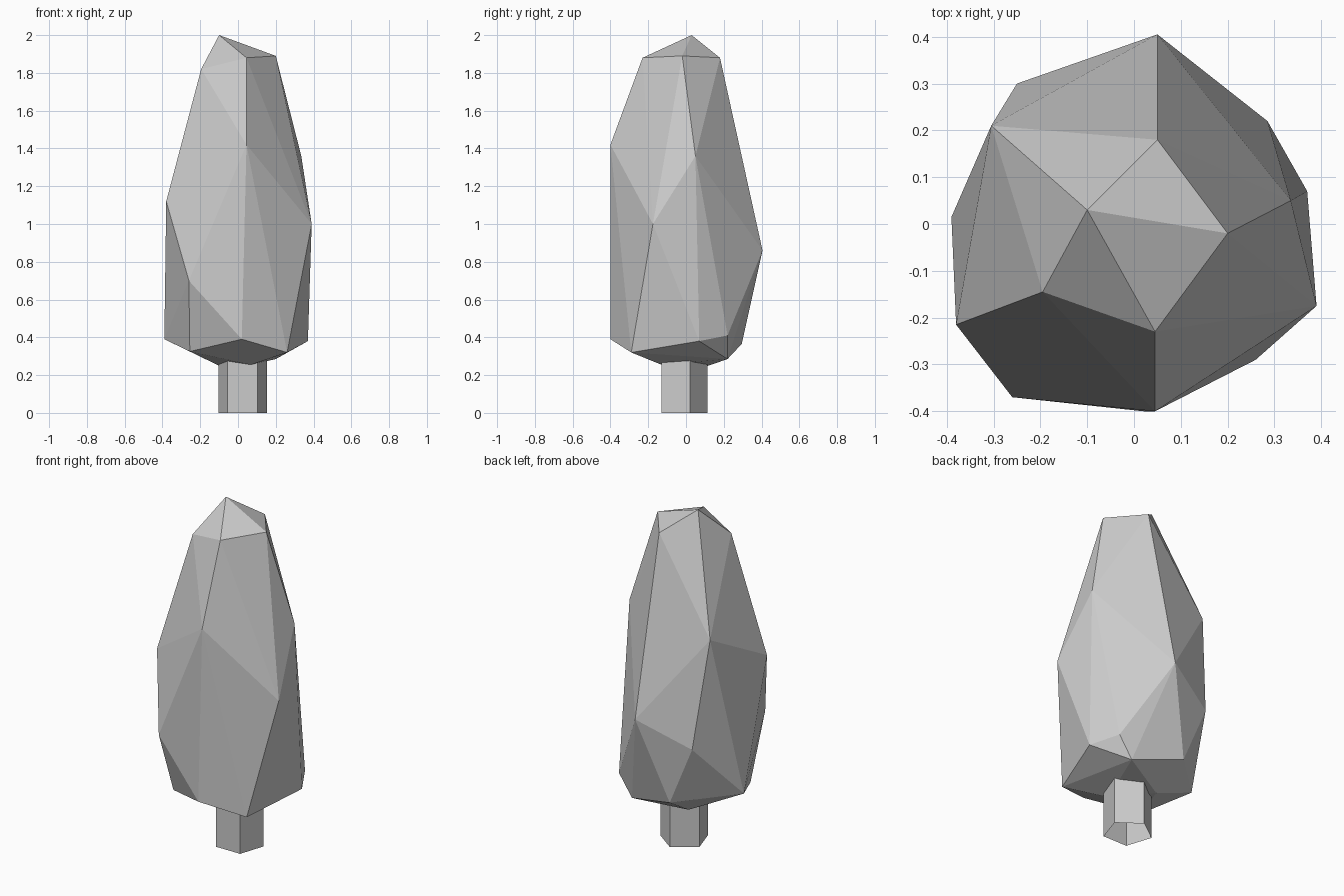
import bpy
import bmesh
from math import radians

cube = bpy.data.objects.get("Cube")
if cube:
    bpy.data.objects.remove(cube, do_unlink=True)

# One plain grey for the whole tree
grey = bpy.data.materials.new("plain_grey")
grey.use_nodes = True
colour = (0.6, 0.6, 0.6, 1)
grey.diffuse_color = colour
grey.node_tree.nodes["Principled BSDF"].inputs["Base Color"].default_value = colour


def add_object(name, bm):
    mesh = bpy.data.meshes.new(name)
    bm.to_mesh(mesh)
    bm.free()
    mesh.materials.append(grey)
    obj = bpy.data.objects.new(name, mesh)
    bpy.context.collection.objects.link(obj)
    return obj


# Faceted crown: rings of corner points wrapped in a convex skin
tip = [(-.10, .03, 2)]
shoulder = [(.05, .18, 1.88), (.20, -.02, 1.89), (.045, -.23, 1.88), (-.195, -.145, 1.82)]
middle = [(.045, -.40, 1.42), (.335, .05, 1.36), (-.305, .21, 1.35),
          (-.38, -.215, 1.12), (.39, -.175, 1.0), (.05, .405, .86)]
lower = [(-.25, .30, .72), (-.26, -.37, .70), (.285, .22, .41),
         (.37, .07, .38), (.02, -.40, .39), (-.39, .015, .39)]
base = [(-.10, .295, .365), (-.255, -.24, .325), (.26, -.29, .32),
        (.20, .22, .285), (.07, -.13, .255), (-.08, .09, .24)]
bm = bmesh.new()
for ring in (tip, shoulder, middle, lower, base):
    for point in ring:
        bm.verts.new(point)
bmesh.ops.convex_hull(bm, input=bm.verts)
bmesh.ops.recalc_face_normals(bm, faces=bm.faces)
add_object("crown", bm)

# Five-sided trunk, open at both ends
bm = bmesh.new()
bmesh.ops.create_cone(bm, cap_ends=False, segments=5, radius1=.135, radius2=.135, depth=.3)
trunk = add_object("trunk", bm)
trunk.location = (.025, -.02, .15)
# Turn one corner toward the back
corner = trunk.data.vertices[0].co
trunk.rotation_euler.z = radians(90) if abs(corner.x) > abs(corner.y) else 0
